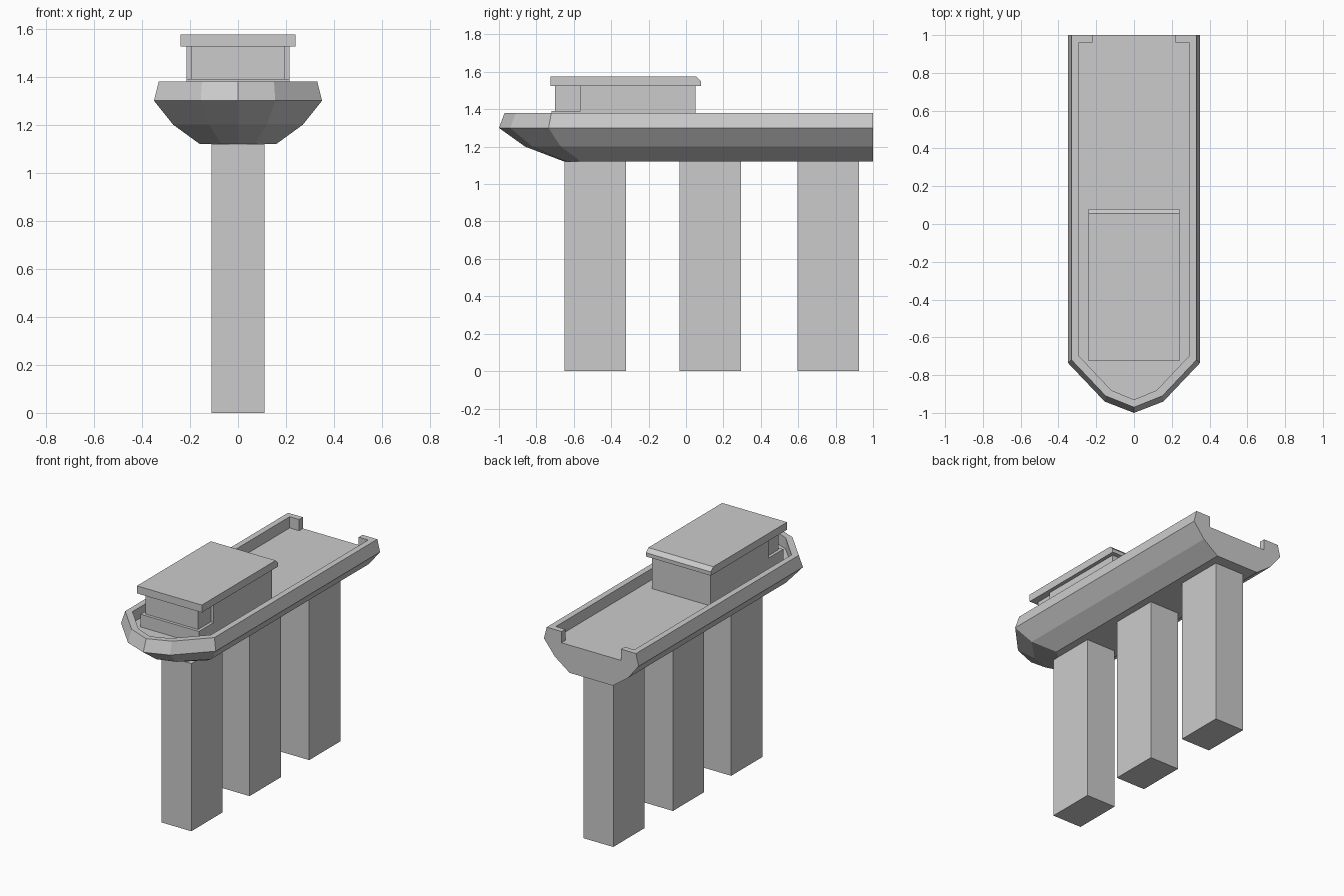
import bpy
import bmesh

cube = bpy.data.objects.get("Cube")
if cube:
    bpy.data.objects.remove(cube, do_unlink=True)

# Single flat material
grey = bpy.data.materials.new("stone_grey")
grey.use_nodes = True
colour = (0.6, 0.6, 0.6, 1)
grey.diffuse_color = colour
bsdf = next(n for n in grey.node_tree.nodes if n.type == "BSDF_PRINCIPLED")
bsdf.inputs["Base Color"].default_value = colour


def loft(name, rings):
    """Closed solid through matching rings of 3D points."""
    bm = bmesh.new()
    loops = [[bm.verts.new(p) for p in ring] for ring in rings]
    n = len(loops[0])
    for low, high in zip(loops, loops[1:]):
        for i in range(n):
            j = (i + 1) % n
            bm.faces.new((low[i], low[j], high[j], high[i]))
    bm.faces.new(loops[0][::-1])
    bm.faces.new(loops[-1])
    bmesh.ops.recalc_face_normals(bm, faces=bm.faces)
    mesh = bpy.data.meshes.new(name)
    bm.to_mesh(mesh)
    bm.free()
    mesh.materials.append(grey)
    ob = bpy.data.objects.new(name, mesh)
    bpy.context.collection.objects.link(ob)
    return ob


def box(name, half_x, y0, y1, z0, z1):
    corners = [(-half_x, y0), (half_x, y0), (half_x, y1), (-half_x, y1)]
    return loft(name, [[(x, y, z) for x, y in corners] for z in (z0, z1)])


def mirrored(half, z):
    """Outline from a half profile running from the back to the centre tip."""
    other = [(-x, y) for x, y in reversed(half) if x > 0]
    return [(x, y, z) for x, y in half + other]


# Hull: height, half width, shoulder y, bow corner x and y, tip y
sections = [
    (1.12, 0.16, -0.56, 0.07, -0.635, -0.65),
    (1.20, 0.27, -0.67, 0.12, -0.82, -0.86),
    (1.30, 0.35, -0.735, 0.155, -0.94, -1.0),
    (1.38, 0.33, -0.72, 0.15, -0.91, -0.97),
]
hull = loft("hull", [
    mirrored([(w, 1), (w, shoulder), (bx, by), (0, tip)], z)
    for z, w, shoulder, bx, by, tip in sections])

# Sunken deck, open at the back between two short lips
recess = [(0.22, 1.1), (0.22, 0.96), (0.29, 0.96), (0.29, -0.70),
          (0.12, -0.88), (0, -0.93)]
cutter = loft("deck_cutter", [mirrored(recess, z) for z in (1.305, 1.5)])
cutter.hide_render = True
cut = hull.modifiers.new("deck", "BOOLEAN")
cut.operation = "DIFFERENCE"
cut.solver = "EXACT"
cut.object = cutter
bpy.context.view_layer.objects.active = hull
hull.select_set(True)
bpy.ops.object.modifier_apply(modifier=cut.name)
bpy.data.objects.remove(cutter, do_unlink=True)

# Support pillars
for label, y in (("front", -0.485), ("middle", 0.13), ("back", 0.76)):
    box(label + "_pillar", 0.11, y - 0.165, y + 0.165, 0, 1.12)

# Cabin with a recessed window band above a low front sill
box("cabin_body", 0.215, -0.565, 0.05, 1.305, 1.53)
box("cabin_window_band", 0.195, -0.70, -0.565, 1.39, 1.53)
box("cabin_sill", 0.215, -0.72, -0.565, 1.305, 1.39)

# Roof slab with a bevelled back edge
roof_side = [(-0.725, 1.525), (0.08, 1.525), (0.08, 1.55),
             (0.055, 1.575), (-0.725, 1.575)]
loft("cabin_roof", [[(x, y, z) for y, z in roof_side] for x in (-0.24, 0.24)])
